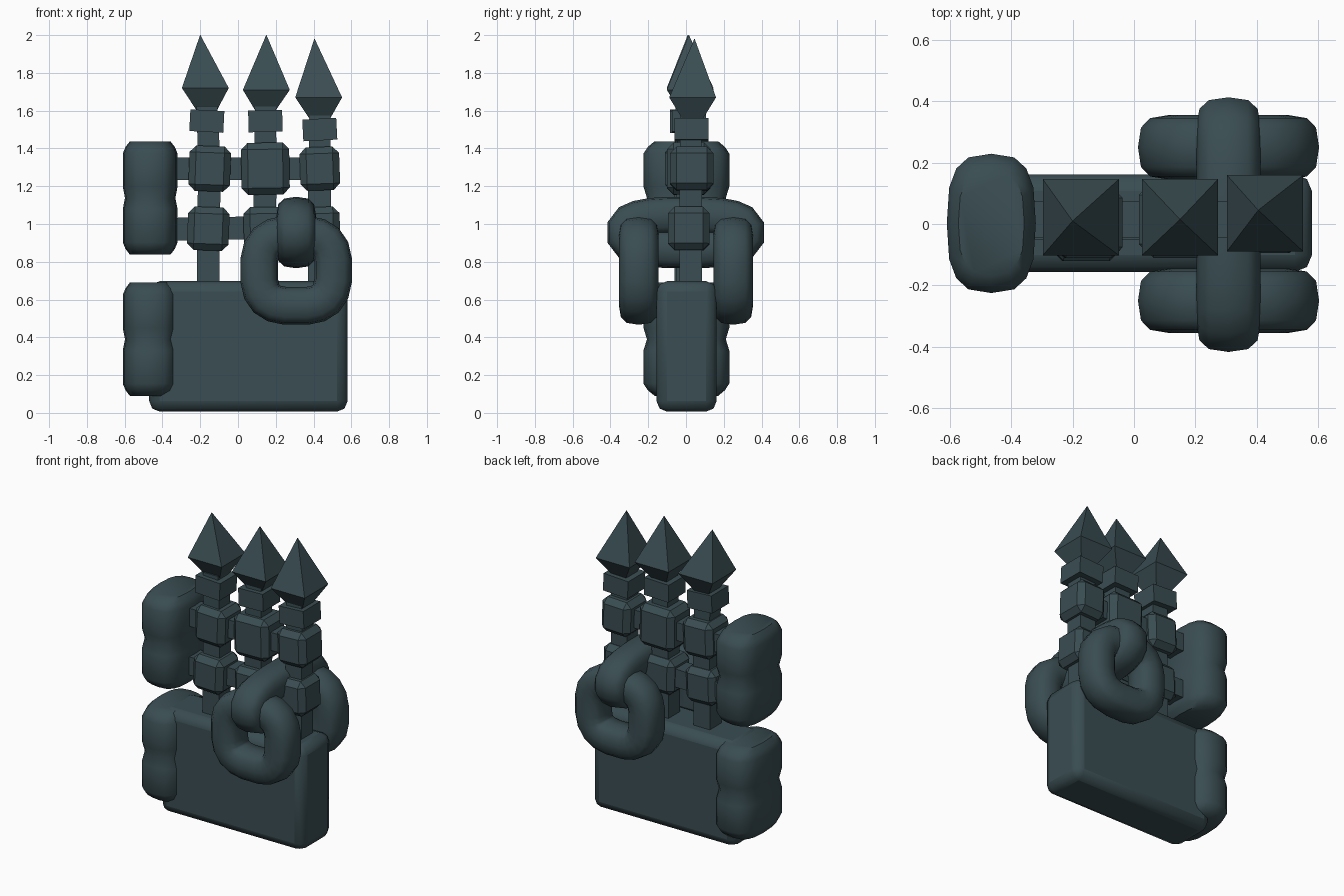
import bpy, bmesh, math
from mathutils import Vector, Matrix

if "Cube" in bpy.data.objects:
    bpy.data.objects.remove(bpy.data.objects["Cube"])

iron = bpy.data.materials.new("dark_teal_iron")
iron.diffuse_color = (0.042, 0.074, 0.084, 1)
iron.use_nodes = True
iron.node_tree.nodes["Principled BSDF"].inputs["Base Color"].default_value = iron.diffuse_color


def finish(name, bm, smooth=True, bevel=0, segments=1):
    bmesh.ops.recalc_face_normals(bm, faces=bm.faces[:])
    me = bpy.data.meshes.new(name)
    bm.to_mesh(me)
    bm.free()
    me.materials.append(iron)
    ob = bpy.data.objects.new(name, me)
    bpy.context.collection.objects.link(ob)
    if bevel:
        m = ob.modifiers.new("bevel", 'BEVEL')
        m.width, m.segments = bevel, segments
    if smooth:
        bpy.ops.object.select_all(action='DESELECT')
        ob.select_set(True)
        bpy.context.view_layer.objects.active = ob
        bpy.ops.object.shade_smooth_by_angle(angle=math.radians(42))
    return ob


def box(name, center, size, tilt=0, **kw):
    bm = bmesh.new()
    bmesh.ops.create_cube(bm, size=1, matrix=Matrix.Translation(center)
                          @ Matrix.Rotation(math.radians(tilt), 4, 'Y')
                          @ Matrix.Diagonal((*size, 1)))
    return finish(name, bm, **kw)


def superellipse(a, b, n, count, power, offset=0):
    t = 2 * math.pi * (n + offset) / count
    c, s = math.cos(t), math.sin(t)
    return (math.copysign(abs(c) ** (2 / power), c) * a,
            math.copysign(abs(s) ** (2 / power), s) * b)


def skin(bm, rings, closed):
    k = len(rings[0])
    for i in range(len(rings) if closed else len(rings) - 1):
        p, q = rings[i], rings[(i + 1) % len(rings)]
        for j in range(k):
            bm.faces.new((p[j], p[(j + 1) % k], q[(j + 1) % k], q[j]))
    if not closed:
        bm.faces.new(rings[0][::-1])
        bm.faces.new(rings[-1])


def loft(name, sections, smooth=False):
    # sections: (centre x, centre y, z, half width) square rings
    bm = bmesh.new()
    skin(bm, [[bm.verts.new((x + sx * w, y + sy * w, z)) for sx, sy in
               ((-1, -1), (1, -1), (1, 1), (-1, 1))]
              for x, y, z, w in sections], False)
    return finish(name, bm, smooth)


def link(name, center, axis_u, a, b, power):
    # chain link standing in the plane of axis_u and z
    bm = bmesh.new()
    u, v = Vector(axis_u), Vector((0, 0, 1))
    w = u.cross(v)
    c = Vector(center)
    count, rings = 20, []
    path = [superellipse(a, b, i, count, power, 0.5) for i in range(count)]
    for i, (pu, pv) in enumerate(path):
        du = path[(i + 1) % count][0] - path[i - 1][0]
        dv = path[(i + 1) % count][1] - path[i - 1][1]
        n = (u * dv - v * du).normalized()
        ring = []
        for j in range(12):
            s, t = superellipse(0.1, 0.105, j, 12, 2.8)
            ring.append(bm.verts.new(c + u * pu + v * pv + n * s + w * t))
        rings.append(ring)
    skin(bm, rings, True)
    return finish(name, bm)


# solid base block
box("base_block", (0.055, 0.003, 0.352), (1.05, 0.318, 0.69), bevel=0.055, segments=2)

# paired rounded knuckles down the left edge
levels = ((0, .74), (.03, .9), (.065, 1), (.24, 1), (.30, .92),
          (.36, 1), (.535, 1), (.57, .9), (.60, .74))
for name, z0 in (("lower_hinge_knuckles", 0.09), ("upper_hinge_knuckles", 0.838)):
    bm = bmesh.new()
    skin(bm, [[bm.verts.new((-0.465 + x * s, 0.002 + y * s, z0 + z)) for x, y in
               (superellipse(.145, .227, i, 16, 2.9) for i in range(16))]
              for z, s in levels], False)
    finish(name, bm)

# horizontal rails
box("upper_rail", (0.08, 0.015, 1.293), (0.85, 0.12, 0.12), smooth=False)
box("lower_rail", (0.08, 0.01, 0.98), (0.85, 0.12, 0.12), tilt=-1, smooth=False)

# posts: lower x, upper x, y, upper boss size, collar x, collar z,
# spike x, spike y, widest z, apex x, apex y, apex z
posts = (
    (-0.157, -0.15, 0.00, 0.22, -0.165, 1.545, -0.173, 0.022, 1.72, -0.20, 0.01, 2.0, 2),
    (0.14, 0.145, 0.01, 0.255, 0.145, 1.545, 0.15, 0.022, 1.71, 0.15, 0.015, 2.0, -1),
    (0.43, 0.433, 0.025, 0.21, 0.433, 1.50, 0.427, 0.035, 1.67, 0.405, 0.045, 1.98, -2),
)
for n, (xl, xu, y, boss, xc, zc, xs, ys, zs, xa, ya, za, tilt) in enumerate(posts, 1):
    loft(f"post_{n}", [(xl, y, 0.65, .06), (xl, y, 0.98, .06),
                       (xu, y, 1.29, .06), (xc, y, zc + 0.08, .055)])
    box(f"lower_boss_{n}", (xl, y - 0.01, 0.975), (0.22, 0.22, 0.23),
        tilt=tilt, smooth=False, bevel=0.035)
    box(f"upper_boss_{n}", (xu, y + 0.005, 1.293), (boss, 0.23, boss + 0.02),
        tilt=tilt, smooth=False, bevel=0.035)
    box(f"collar_{n}", (xc, y + 0.005, zc), (0.18, 0.18, 0.115), tilt=tilt * 1.5, smooth=False)
    loft(f"spike_{n}", [(xc, ys, zc + 0.05, .05), (xs, ys, zs, .124), (xa, ya, za, .001)])

# chain: a link on each side, joined by one passing through the fence
for name, side in (("front_chain_link", -1), ("back_chain_link", 1)):
    link(name, (0.308, side * 0.25, 0.755), (1, 0, 0), 0.197, 0.19, 3)
link("cross_chain_link", (0.308, -0.002, 0.955), (0, 1, 0), 0.322, 0.09, 2.8)
